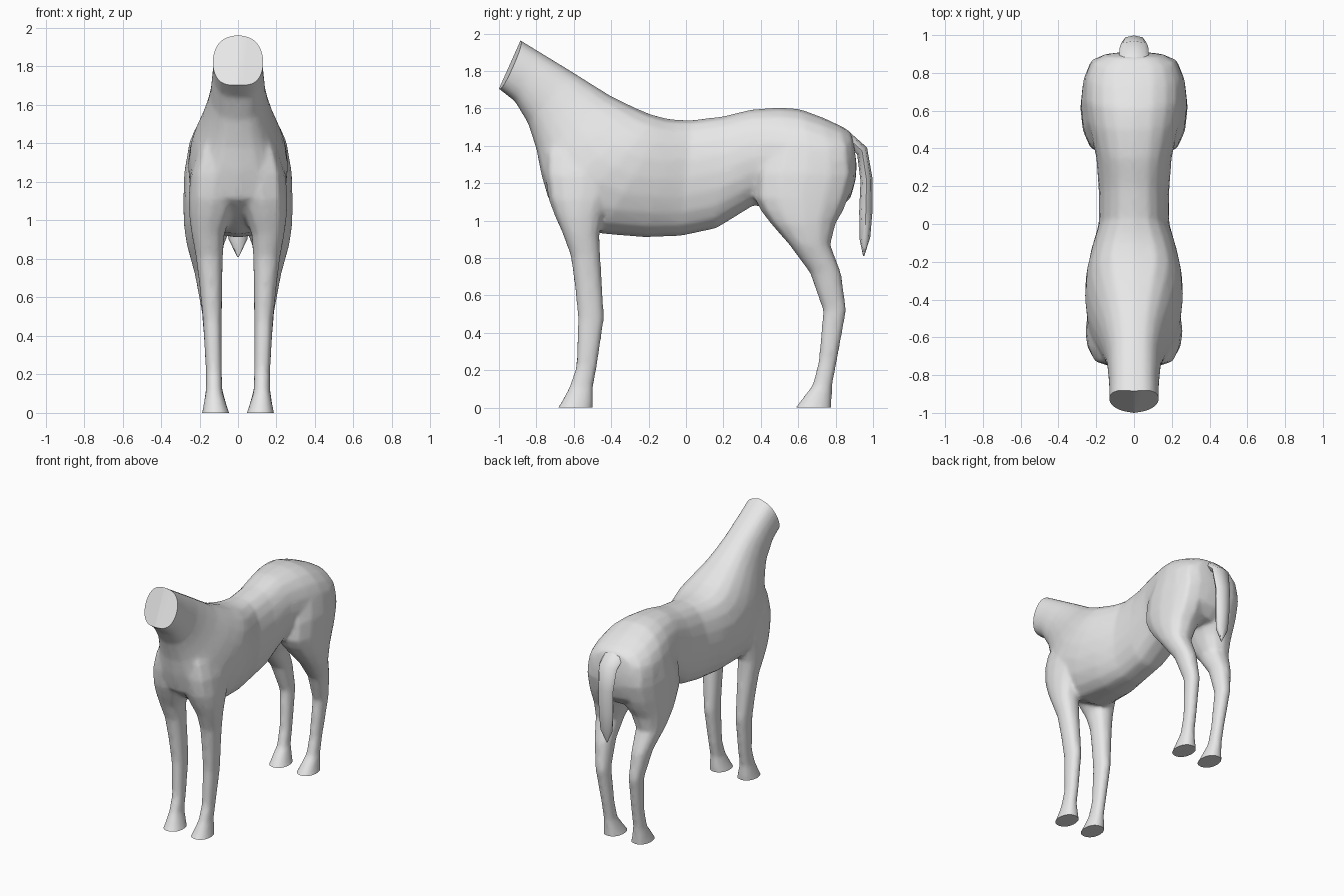
import bpy, bmesh, math
from mathutils import Vector

coat = bpy.data.materials.new("light grey coat")
coat.diffuse_color = (0.8, 0.8, 0.8, 1)


def oval(center, axis_u, axis_v, sides, p):
    """Rounded ring about a centre; a low p makes its sides fuller."""
    ring = []
    for i in range(sides):
        a = 2 * math.pi * i / sides
        s = math.sin(a)
        ring.append(center + axis_u * math.cos(a)
                    + axis_v * math.copysign(abs(s) ** p, s))
    return ring


def spine_rings(stations, sides):
    """Stations: upper y, upper z, lower y, lower z, half width, fullness."""
    rings = []
    for ty, tz, by, bz, w, p in stations:
        top, bottom = Vector((0, ty, tz)), Vector((0, by, bz))
        rings.append(oval((top + bottom) / 2, (top - bottom) / 2,
                          Vector((w, 0, 0)), sides, p))
    return rings


def leg_rings(stations, side):
    """Stations: z, front y, back y, inner x, outer x, fullness."""
    return [oval(Vector((side * (x0 + x1) / 2, (y0 + y1) / 2, z)),
                 Vector((0, (y0 - y1) / 2, 0)),
                 Vector(((x1 - x0) / 2, 0, 0)), 12, p)
            for z, y0, y1, x0, x1, p in stations]


def smooth_shade(obj, angle):
    bpy.ops.object.select_all(action='DESELECT')
    obj.select_set(True)
    bpy.context.view_layer.objects.active = obj
    bpy.ops.object.shade_smooth_by_angle(angle=math.radians(angle))


def build(name, lofts):
    """One object made of closed lofted skins."""
    bm = bmesh.new()
    for rings in lofts:
        loops = [[bm.verts.new(co) for co in ring] for ring in rings]
        n = len(loops[0])
        for a, b in zip(loops, loops[1:]):
            for i in range(n):
                j = (i + 1) % n
                bm.faces.new((a[i], a[j], b[j], b[i]))
        bm.faces.new(loops[0])
        bm.faces.new(loops[-1])
    bmesh.ops.recalc_face_normals(bm, faces=bm.faces)
    mesh = bpy.data.meshes.new(name)
    bm.to_mesh(mesh)
    bm.free()
    mesh.materials.append(coat)
    obj = bpy.data.objects.new(name, mesh)
    bpy.context.collection.objects.link(obj)
    return obj


# Neck, chest, barrel and rump; the neck runs on past its cut end
trunk = spine_rings([
    (-0.99, 2.025, -1.085, 1.77, 0.132, 0.68),
    (-0.885, 1.964, -1.00, 1.703, 0.132, 0.68),
    (-0.78, 1.90, -0.915, 1.637, 0.132, 0.7),
    (-0.60, 1.79, -0.845, 1.52, 0.144, 0.74),
    (-0.50, 1.727, -0.822, 1.45, 0.162, 0.74),
    (-0.40, 1.665, -0.80, 1.38, 0.186, 0.72),
    (-0.27, 1.602, -0.775, 1.25, 0.226, 0.68),
    (-0.20, 1.572, -0.735, 1.11, 0.25, 0.66),
    (-0.15, 1.557, -0.62, 1.02, 0.26, 0.68),
    (-0.10, 1.545, -0.46, 0.93, 0.255, 0.74),
    (-0.05, 1.539, -0.22, 0.91, 0.226, 0.76),
    (0.03, 1.537, -0.03, 0.917, 0.187, 0.78),
    (0.20, 1.558, 0.16, 0.957, 0.187, 0.78),
    (0.35, 1.594, 0.36, 1.08, 0.20, 0.8),
    (0.50, 1.605, 0.58, 1.06, 0.245, 0.85),
    (0.61, 1.596, 0.72, 1.04, 0.265, 0.85),
    (0.73, 1.552, 0.81, 1.05, 0.262, 0.8),
    (0.83, 1.505, 0.88, 1.12, 0.23, 0.75),
    (0.88, 1.475, 0.908, 1.22, 0.16, 0.75),
    (0.895, 1.43, 0.912, 1.30, 0.08, 0.75)], 20)

# Forelegs from below the ground line up into the shoulder
front_leg = [
    (-0.05, -0.72, -0.50, 0.025, 0.20, 0.85),
    (0.0, -0.685, -0.497, 0.044, 0.188, 0.85),
    (0.03, -0.667, -0.494, 0.055, 0.182, 0.85),
    (0.11, -0.624, -0.496, 0.08, 0.168, 0.8),
    (0.22, -0.587, -0.475, 0.083, 0.168, 0.8),
    (0.48, -0.579, -0.437, 0.083, 0.183, 0.8),
    (0.65, -0.595, -0.447, 0.081, 0.2, 0.8),
    (0.81, -0.617, -0.457, 0.078, 0.22, 0.8),
    (0.93, -0.660, -0.462, 0.07, 0.242, 0.75),
    (1.02, -0.70, -0.44, 0.035, 0.254, 0.7),
    (1.11, -0.735, -0.40, 0.0, 0.258, 0.65),
    (1.24, -0.755, -0.36, 0.0, 0.248, 0.6),
    (1.36, -0.755, -0.36, 0.0, 0.215, 0.6),
    (1.48, -0.72, -0.40, 0.0, 0.16, 0.65)]

# Hind legs from below the ground line up into the haunch
hind_leg = [
    (-0.05, 0.55, 0.775, 0.025, 0.20, 0.85),
    (0.0, 0.585, 0.78, 0.044, 0.188, 0.85),
    (0.03, 0.607, 0.78, 0.055, 0.182, 0.85),
    (0.12, 0.676, 0.783, 0.08, 0.168, 0.8),
    (0.25, 0.709, 0.808, 0.085, 0.168, 0.8),
    (0.52, 0.732, 0.858, 0.09, 0.188, 0.8),
    (0.72, 0.662, 0.83, 0.087, 0.225, 0.8),
    (0.87, 0.552, 0.773, 0.074, 0.267, 0.78),
    (0.98, 0.455, 0.80, 0.03, 0.283, 0.75),
    (1.05, 0.40, 0.84, 0.0, 0.284, 0.72),
    (1.12, 0.365, 0.87, 0.0, 0.284, 0.7),
    (1.25, 0.37, 0.905, 0.0, 0.28, 0.7),
    (1.40, 0.43, 0.89, 0.0, 0.254, 0.7),
    (1.48, 0.50, 0.83, 0.0, 0.18, 0.8),
    (1.53, 0.56, 0.74, 0.0, 0.10, 0.8)]
body = build("body", [trunk] + [leg_rings(leg, side)
                                for leg in (front_leg, hind_leg)
                                for side in (1, -1)])

# Fuse into one soft skin
merge = body.modifiers.new("merge", 'REMESH')
merge.mode = 'VOXEL'
merge.voxel_size = 0.013
soften = body.modifiers.new("soften", 'SMOOTH')
soften.factor = 0.5
soften.iterations = 10
reduce = body.modifiers.new("reduce", 'DECIMATE')
reduce.ratio = 0.25
skin = bpy.data.meshes.new_from_object(
    body.evaluated_get(bpy.context.evaluated_depsgraph_get()))
body.modifiers.clear()

# Trim flat hoof soles and the slightly keeled neck end
bm = bmesh.new()
bm.from_mesh(skin)
neck_tip = Vector((0, -1.0, 1.705))
for point, normal in ((Vector((0, 0, 0)), Vector((0, 0, -1))),
                      (neck_tip, Vector((0.16, -0.913, 0.408))),
                      (neck_tip, Vector((-0.16, -0.913, 0.408)))):
    cut = bmesh.ops.bisect_plane(
        bm, geom=bm.verts[:] + bm.edges[:] + bm.faces[:],
        plane_co=point, plane_no=normal, clear_outer=True)
    rim = [e for e in cut["geom_cut"] if isinstance(e, bmesh.types.BMEdge)]
    bmesh.ops.holes_fill(bm, edges=rim, sides=0)
for face in bm.faces:
    face.material_index = 0
bmesh.ops.recalc_face_normals(bm, faces=bm.faces)
bm.to_mesh(skin)
bm.free()
skin.materials.clear()
skin.materials.append(coat)
body.data = skin
smooth_shade(body, 50)

# Tail arching back and hanging to a point
tail = build("tail", [spine_rings([
    (0.82, 1.49, 0.81, 1.42, 0.075, 0.85),
    (0.88, 1.468, 0.862, 1.405, 0.08, 0.85),
    (0.968, 1.39, 0.915, 1.355, 0.075, 0.85),
    (0.998, 1.22, 0.933, 1.21, 0.062, 0.85),
    (0.997, 1.05, 0.926, 1.05, 0.058, 0.85),
    (0.985, 0.91, 0.928, 0.90, 0.05, 0.85),
    (0.953, 0.81, 0.947, 0.81, 0.004, 0.85)], 8)])
smooth_shade(tail, 60)
